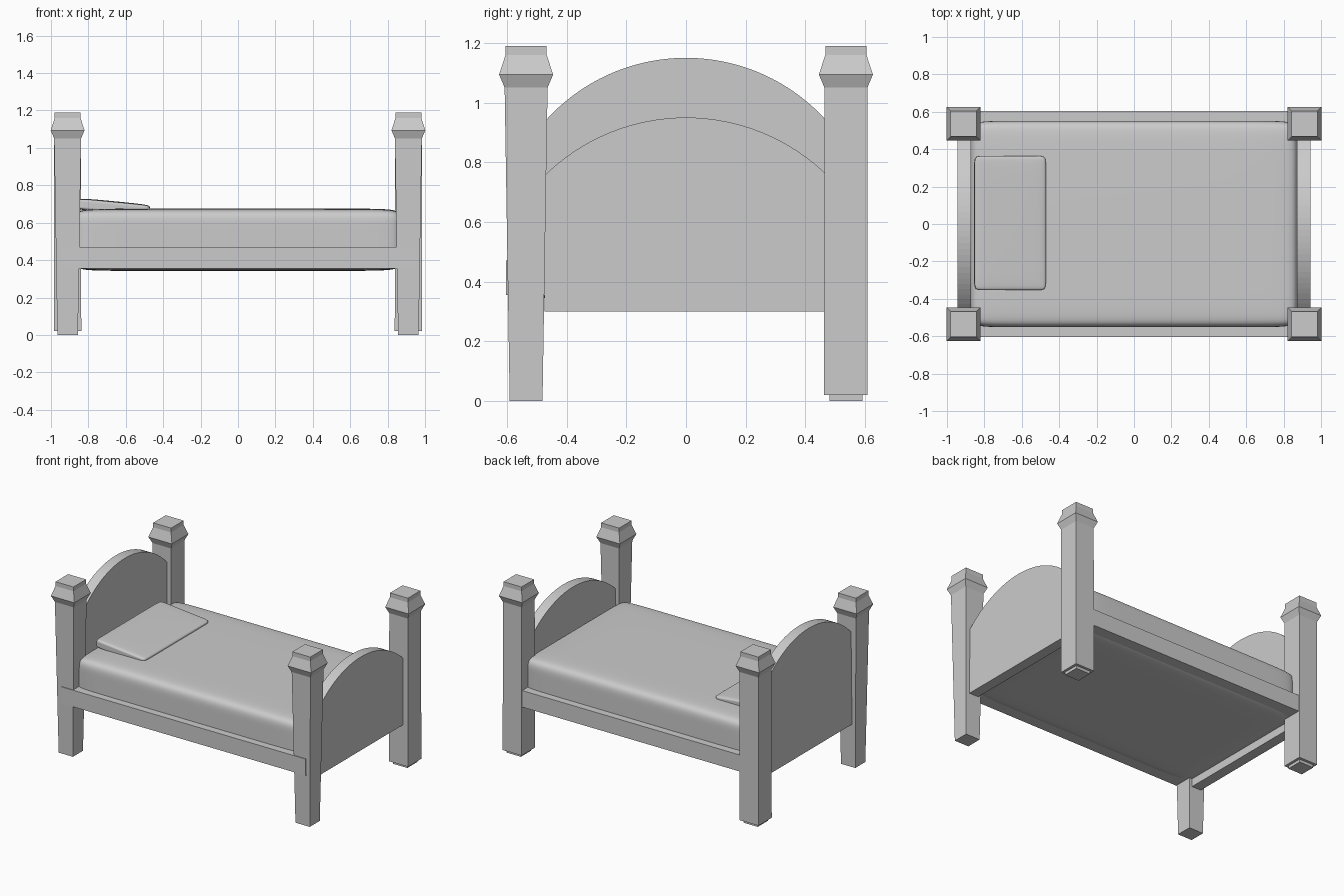
import bpy, bmesh, math

if "Cube" in bpy.data.objects:
    bpy.data.objects.remove(bpy.data.objects["Cube"])


def finish(name, bm, smooth=False):
    bmesh.ops.recalc_face_normals(bm, faces=bm.faces)
    mesh = bpy.data.meshes.new(name)
    bm.to_mesh(mesh)
    bm.free()
    if smooth:
        for p in mesh.polygons:
            p.use_smooth = True
    ob = bpy.data.objects.new(name, mesh)
    bpy.context.collection.objects.link(ob)
    return ob


def square_stack(name, x, y, sections):
    """Loft square cross-sections given as (half width, z)."""
    bm = bmesh.new()
    rings = [[bm.verts.new((x + sx * h, y + sy * h, z))
              for sx, sy in ((-1, -1), (1, -1), (1, 1), (-1, 1))]
             for h, z in sections]
    for a, b in zip(rings, rings[1:]):
        for i in range(4):
            j = (i + 1) % 4
            bm.faces.new((a[i], a[j], b[j], b[i]))
    bm.faces.new(rings[0][::-1])
    bm.faces.new(rings[-1])
    return finish(name, bm)


def arched_board(name, x0, x1, half, bottom, side, peak, steps=32):
    """Panel with a circular-arc top, extruded along x."""
    rise = peak - side
    r = (half ** 2 + rise ** 2) / (2 * rise)
    a = math.asin(half / r)
    pts = [(-half, bottom), (half, bottom)]
    for i in range(steps + 1):
        t = a - 2 * a * i / steps
        pts.append((r * math.sin(t), peak - r + r * math.cos(t)))
    bm = bmesh.new()
    face = bm.faces.new([bm.verts.new((x0, y, z)) for y, z in pts])
    new = bmesh.ops.extrude_face_region(bm, geom=[face])["geom"]
    bmesh.ops.translate(bm, vec=(x1 - x0, 0, 0),
                        verts=[v for v in new if isinstance(v, bmesh.types.BMVert)])
    bm.faces.new([v for v in face.verts]) if not face.is_valid else None
    return finish(name, bm)


def cushion(name, center, half, inset, dome):
    """Soft box: cube cage with support loops, subdivided smooth."""
    bm = bmesh.new()
    bmesh.ops.create_cube(bm, size=2)
    bmesh.ops.subdivide_edges(bm, edges=bm.edges[:], cuts=2, use_grid_fill=True)
    for v in bm.verts:
        rim = max(abs(v.co.x), abs(v.co.y)) > 0.9
        for k in range(3):
            s = math.copysign(1, v.co[k])
            v.co[k] = s * (half[k] if abs(v.co[k]) > 0.9 else half[k] - inset[k])
        if rim:
            v.co.z *= dome
    ob = finish(name, bm, smooth=True)
    ob.location = center
    sub = ob.modifiers.new("soft", "SUBSURF")
    sub.levels = sub.render_levels = 3
    return ob


# Corner posts with flared caps: front ones taper, rear ones have an inset foot
cap = [(0.072, 1.05), (0.0905, 1.094), (0.069, 1.16), (0.069, 1.19)]
front = [(0.055, 0.0)] + cap
rear = [(0.055, 0.0), (0.055, 0.02), (0.073, 0.02)] + cap
for sx, end in ((-1, "head"), (1, "foot")):
    square_stack("front_post_" + end, sx * 0.911, -0.536, front)
    square_stack("rear_post_" + end, sx * 0.911, 0.536, rear)

# Arched end boards
arched_board("headboard", -0.944, -0.872, 0.475, 0.30, 0.935, 1.15)
arched_board("footboard", 0.872, 0.944, 0.475, 0.30, 0.755, 0.95)

# Bed frame slab
bm = bmesh.new()
bmesh.ops.create_cube(bm, size=1)
for v in bm.verts:
    v.co = (v.co.x * 1.886, v.co.y * 1.206, 0.4125 + v.co.z * 0.115)
finish("bed_frame", bm)

# Mattress and pillow
cushion("mattress", (0, 0, 0.509), (0.876, 0.552, 0.168), (0.14, 0.12, 0.09), 0.97)
pillow = cushion("pillow", (-0.663, 0.005, 0.682), (0.192, 0.359, 0.033),
                 (0.05, 0.05, 0.02), 0.85)
pillow.rotation_euler.y = math.radians(5.5)
